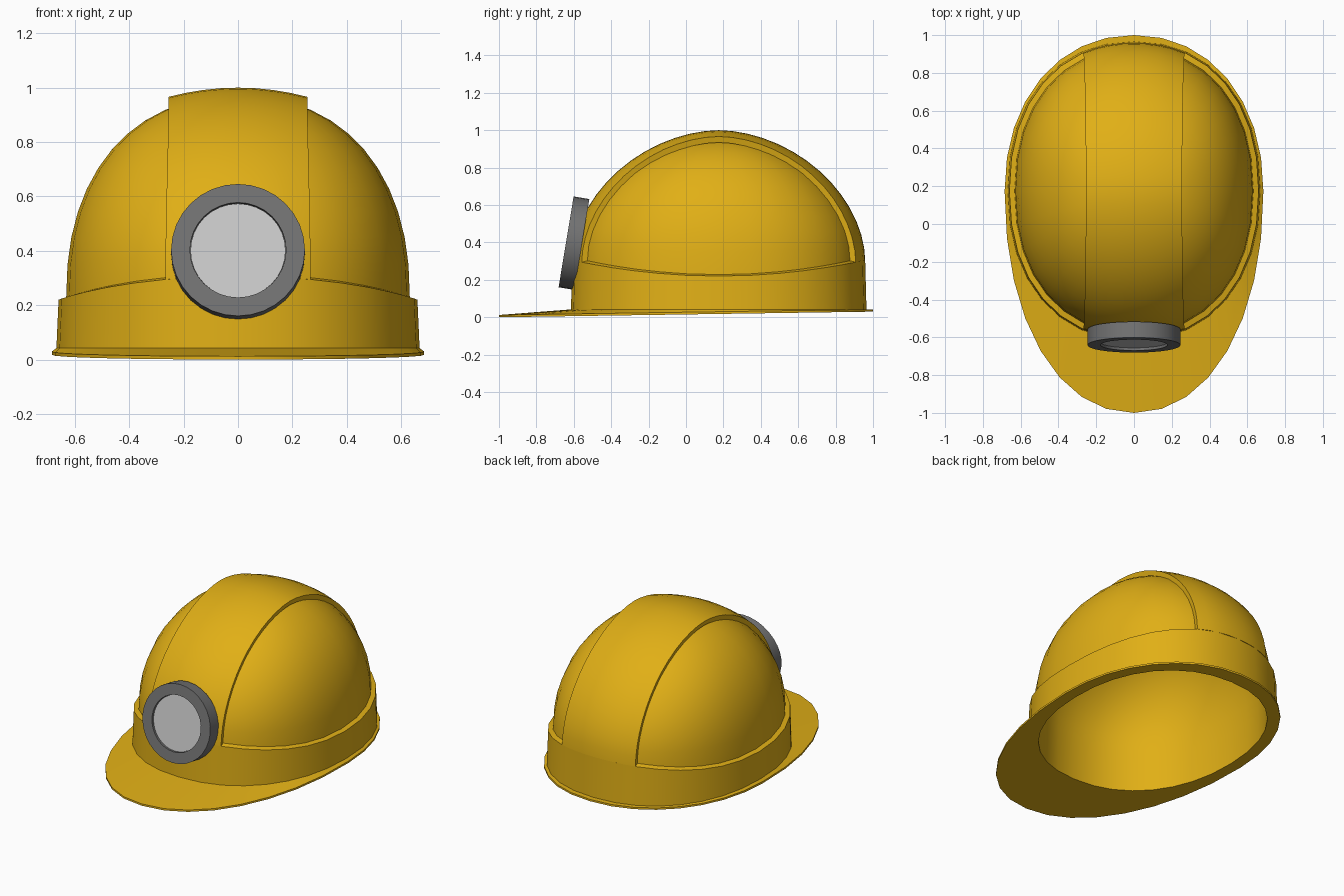
import bpy, bmesh
from math import sin, cos, pi, radians, copysign
from mathutils import Matrix

if "Cube" in bpy.data.objects:
    bpy.data.objects.remove(bpy.data.objects["Cube"])

CY = 0.175      # centre of the dome in y
SEG = 32


def material(name, col):
    m = bpy.data.materials.new(name)
    m.diffuse_color = (*col, 1)
    m.use_nodes = True
    m.node_tree.nodes["Principled BSDF"].inputs["Base Color"].default_value = m.diffuse_color
    return m


YELLOW = material("yellow_shell", (0.75, 0.43, 0.008))
DARK = material("dark_grey", (0.17, 0.17, 0.17))
LIGHT = material("light_grey", (0.52, 0.52, 0.52))


def power(v, n):
    return copysign(abs(v) ** (2 / n), v)


def loft(name, rings, mat, angle=30, cap=True):
    """Skin a list of closed rings; one-point rings become poles."""
    bm = bmesh.new()
    rows = [[bm.verts.new(p) for p in r] for r in rings]
    for a, b in zip(rows, rows[1:]):
        n = max(len(a), len(b))
        for i in range(n):
            j = (i + 1) % n
            if len(a) == 1:
                bm.faces.new((a[0], b[j], b[i]))
            elif len(b) == 1:
                bm.faces.new((a[i], a[j], b[0]))
            else:
                bm.faces.new((a[i], a[j], b[j], b[i]))
    for r in (rows[0], rows[-1]):
        if cap and len(r) > 2:
            bm.faces.new(r)
    bmesh.ops.recalc_face_normals(bm, faces=bm.faces)
    me = bpy.data.meshes.new(name)
    bm.to_mesh(me)
    bm.free()
    me.materials.append(mat)
    ob = bpy.data.objects.new(name, me)
    bpy.context.collection.objects.link(ob)
    bpy.ops.object.select_all(action='DESELECT')
    ob.select_set(True)
    bpy.context.view_layer.objects.active = ob
    bpy.ops.object.shade_smooth_by_angle(angle=radians(angle))
    return ob


def plan(n=2.2):
    """Unit rounded-oval outline."""
    return [(power(cos(2 * pi * i / SEG), n), power(sin(2 * pi * i / SEG), n))
            for i in range(SEG)]


def oval(a, b, z, front=None, n=2.2):
    """Oval ring; z is a function of (unit y, world y)."""
    out = []
    for px, py in plan(n):
        y = CY + py * (front if front and py < 0 else b)
        out.append((a * px, y, z(py, y)))
    return out


def band_top(py, y=0):
    return 0.22 + 0.085 * py * py


def under(py, y):
    return 0.015 * (y + 1)


def dome(a, b, top, lift, steps=12):
    """Dome rings from the curved band top up to the pole."""
    rings = []
    for k in range(steps):
        u = pi / 2 * k / steps
        ring = []
        for px, py in plan():
            n = 2.25 - 0.4 * py * py
            f, g = power(cos(u), n), power(sin(u), n)
            z0 = band_top(py) + lift
            ring.append((a * px * f, CY + b * py * f, z0 + (top - z0) * g))
        rings.append(ring)
    return rings + [[(0, CY, top)]]


# Shell: inner cavity, brim, band and recessed dome in one skin
inside = dome(0.605, 0.725, 0.92, 0)[::-1]
brim = [
    oval(0.61, 0.73, under),
    oval(0.685, 0.825, under, 1.175, 2.12),
    oval(0.685, 0.825, lambda p, y: under(p, y) + 0.012, 1.175, 2.12),
    oval(0.668, 0.79, lambda p, y: 0.042),
]
band = [oval(0.66, 0.783, band_top)]
loft("helmet_shell", inside + brim + band + dome(0.632, 0.753, 0.968, 0.008), YELLOW)

# Raised centre strip running front to back over the dome
W, NX, NP = 0.255, 8, 28


def strip_point(t, phi, k):
    c, s = power(cos(phi), 1.85), power(sin(phi), 1.85)
    w = W + 0.012 * abs(c) ** 3
    x = t * w
    y0 = 0.783 * (1 - (abs(x) / 0.66) ** 2.2) ** (1 / 2.2)
    z0 = band_top(y0 / 0.783)
    top = 1 - 0.035 * (x / 0.26) ** 2
    z = z0 + (top - z0) * s
    return (x * (1 if k == 1 else 0.97), CY - y0 * c * k, 0.25 + (z - 0.25) * k)


ts = [-1 + 2 * i / NX for i in range(NX + 1)]
rows = []
for i in range(NP + 1):
    phi = pi * i / NP
    rows.append([strip_point(t, phi, 1) for t in ts] +
                [strip_point(t, phi, 0.955) for t in ts[::-1]])
loft("centre_strip", rows, YELLOW)

# Head lamp: tilted ring housing with a recessed lens
tilt = Matrix.Translation((0, -0.641, 0.403)) @ Matrix.Rotation(radians(90 - 9.4), 4, 'X')


def lathe(profile):
    return [[(r * cos(2 * pi * i / SEG), r * sin(2 * pi * i / SEG), z) for i in range(SEG)]
            if r else [(0, 0, z)] for r, z in profile]


lamp = loft("lamp_housing", lathe([(0, -0.085), (0.246, -0.085), (0.246, 0), (0.177, 0),
                                   (0.177, -0.022), (0, -0.022)]), DARK)
lens = loft("lamp_lens", lathe([(0, -0.03), (0.175, -0.03), (0.175, -0.014), (0, -0.014)]), LIGHT)
for ob in (lamp, lens):
    ob.matrix_world = tilt
